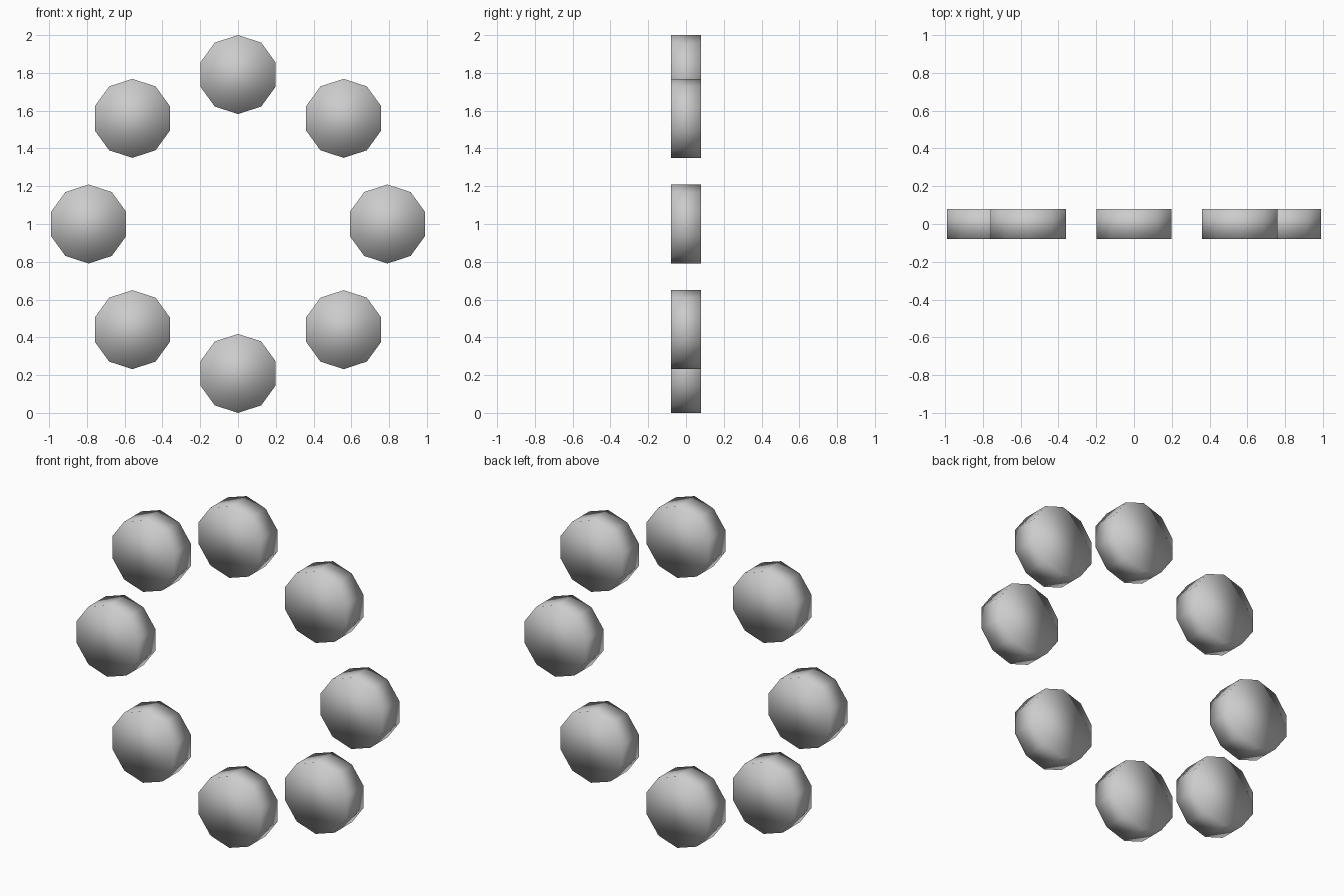
import bpy
from math import sin, cos, pi

if "Cube" in bpy.data.objects:
    bpy.data.objects.remove(bpy.data.objects["Cube"])

COUNT = 8            # discs around the ring
RING = 0.791         # ring radius
R = 0.209            # disc radius, corner pointing up
DEPTH = 0.16


def disc(name, x, z):
    # ten-sided disc facing front and back
    bpy.ops.mesh.primitive_cylinder_add(
        vertices=10, radius=R, depth=DEPTH,
        location=(x, 0, z), rotation=(pi / 2, 0, 0))
    ob = bpy.context.object
    ob.name = name
    bpy.ops.object.shade_smooth()
    return ob


# ring of upright discs, all keeping the same orientation
for i in range(COUNT):
    a = 2 * pi * i / COUNT
    disc(f"ring_disc_{i + 1}", RING * sin(a), 1 + RING * cos(a))
